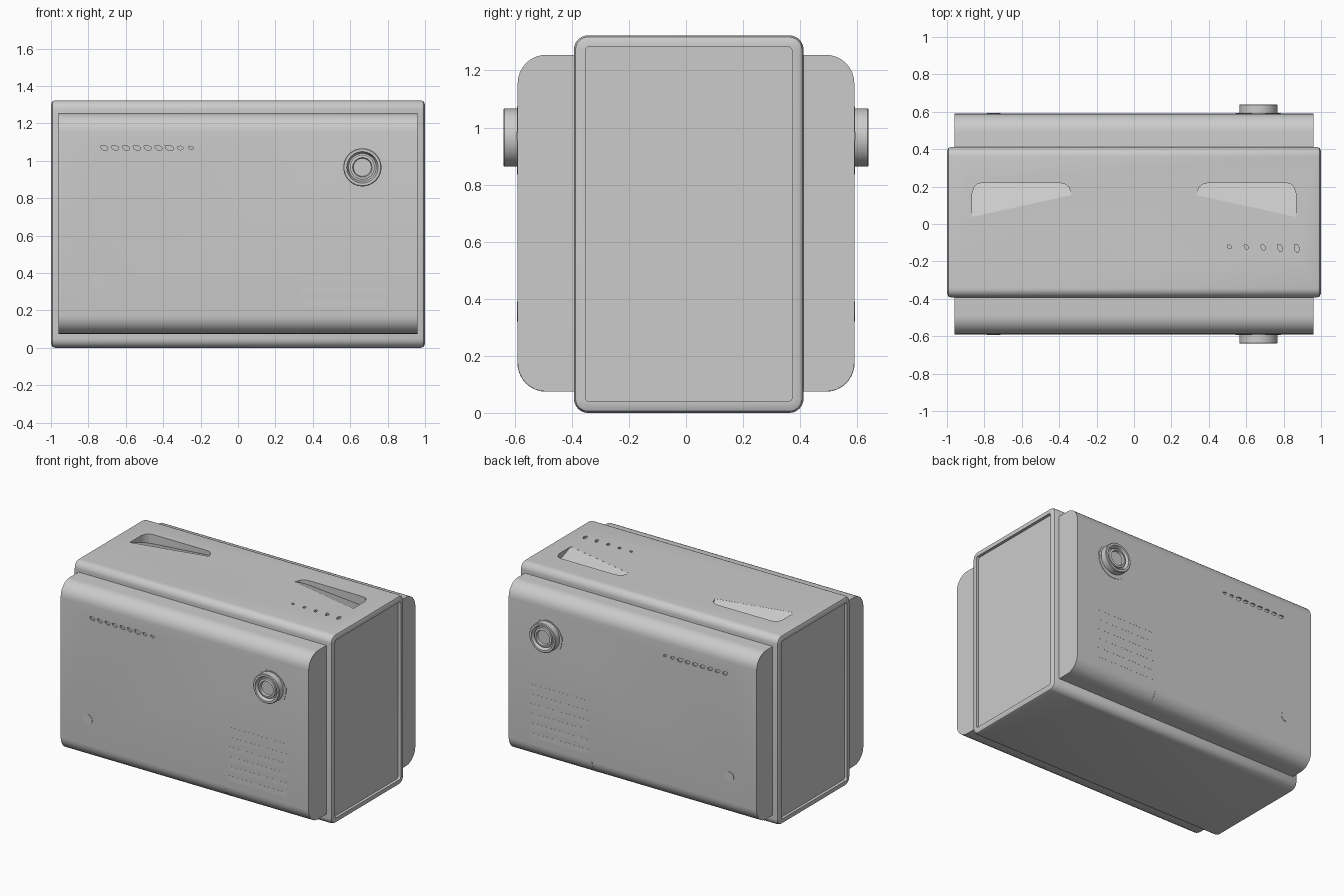
import bpy, bmesh
from math import pi, sin, cos, radians

if "Cube" in bpy.data.objects:
    bpy.data.objects.remove(bpy.data.objects["Cube"])


def finish(bm, name, smooth=True):
    bmesh.ops.recalc_face_normals(bm, faces=bm.faces)
    me = bpy.data.meshes.new(name)
    bm.to_mesh(me)
    bm.free()
    ob = bpy.data.objects.new(name, me)
    bpy.context.collection.objects.link(ob)
    if smooth:
        shade(ob)
    return ob


def shade(ob):
    bpy.ops.object.select_all(action='DESELECT')
    ob.select_set(True)
    bpy.context.view_layer.objects.active = ob
    bpy.ops.object.shade_smooth_by_angle(angle=radians(30))


def stack(bm, rings):
    # Skin a list of equal-length point rings and cap both ends
    vs = [[bm.verts.new(p) for p in r] for r in rings]
    n = len(vs[0])
    for a, b in zip(vs, vs[1:]):
        for i in range(n):
            j = (i + 1) % n
            bm.faces.new((a[i], a[j], b[j], b[i]))
    bm.faces.new(vs[0])
    bm.faces.new(vs[-1])


def rounded(y0, y1, z0, z1, r, seg=8):
    pts = []
    for k, (cy, cz) in enumerate(((y1 - r, z1 - r), (y0 + r, z1 - r),
                                  (y0 + r, z0 + r), (y1 - r, z0 + r))):
        for i in range(seg + 1):
            a = pi / 2 * (k + i / seg)
            pts.append((cy + r * cos(a), cz + r * sin(a)))
    return pts


def loft_x(name, box, r, sections):
    y0, y1, z0, z1 = box
    bm = bmesh.new()
    stack(bm, [[(x, y, z) for y, z in rounded(y0 + d, y1 - d, z0 + d, z1 - d, max(r - d, 0.015))]
               for x, d in sections])
    return finish(bm, name, False)


def carve(ob, bm):
    cutter = finish(bm, ob.name + "_cutter", False)
    cutter.hide_render = True
    m = ob.modifiers.new("carve", 'BOOLEAN')
    m.operation, m.object, m.solver = 'DIFFERENCE', cutter, 'EXACT'
    bpy.context.view_layer.objects.active = ob
    bpy.ops.object.modifier_apply(modifier=m.name)
    bpy.data.objects.remove(cutter)
    shade(ob)


def drop(cx, cy, w, h):
    # Small rounded mark with one pointed end
    return [(cx + w * a, cy + h * b) for a, b in
            ((-.5, .45), (.1, .5), (.5, .1), (.4, -.4), (0, -.5), (-.35, -.2))]


def lathe_y(name, cx, cz, profile, s, n=40):
    bm = bmesh.new()
    stack(bm, [[(cx + r * cos(2 * pi * i / n), s * y, cz + r * sin(2 * pi * i / n))
                for i in range(n)] for r, y in profile])
    return finish(bm, name)


def box(name, x0, x1, y0, y1, z0, z1):
    bm = bmesh.new()
    stack(bm, [[(x0, y, z0), (x1, y, z0), (x1, y, z1), (x0, y, z1)] for y in (y0, y1)])
    return finish(bm, name, False)


# Central shell with bevelled rims and recessed end panels
half = [(0.98, 0.04), (1.0, 0.035), (1.0, 0.022), (0.975, 0)]
half = [(0.98, 0.04), (1.0, 0.04), (1.0, 0.022), (0.993, 0.006), (0.978, 0)]
shell = loft_x("central_shell", (-0.393, 0.412, 0, 1.323), 0.05,
               [(-x, d) for x, d in half] + half[::-1])

# Wedge-shaped hand grips and indicator dimples in the top
TOP = 1.323
cut = bmesh.new()
grip = [(.865, .038), (.865, .165), (.855, .197), (.838, .214), (.81, .22),
        (.40, .22), (.37, .214), (.347, .195), (.333, .155)]
slope = (.155 - .038) / (.865 - .333)
for s in (-1, 1):
    floor = [(s * x, y, TOP - 0.0005 - 0.38 * max(0, y - .038 - slope * (.865 - x))) for x, y in grip]
    stack(cut, [floor, [(s * x, y, TOP + 0.05) for x, y in grip]])
for i in range(5):
    w, h = 0.022 + 0.001 * i, 0.02 + 0.006 * i
    pts = drop(0.51 + 0.09 * i, -0.122 - 0.002 * i, w, h)
    stack(cut, [[(x, y, z) for x, y in pts] for z in (TOP - 0.012, TOP + 0.02)])
carve(shell, cut)

# Wider rounded body forming the front and back covers
covers = loft_x("side_covers", (-0.59, 0.59, 0.075, 1.255), 0.1, [(-0.96, 0), (0.96, 0)])
cut = bmesh.new()
for s in (-1, 1):
    for i in range(9):
        k = (1, 1, 1, 1, 1, 1, 1.15, .8, .7)[i]
        pts = drop(-0.715 + 0.058 * i, 1.068, 0.04 * k, 0.025 * k)
        stack(cut, [[(x, s * y, z) for x, z in pts] for y in (0.58, 0.61)])
carve(covers, cut)

for s, side in ((-1, "front"), (1, "back")):
    # Stepped round dial with thin mounting collar and lugs
    lathe_y(side + "_dial", 0.665, 0.965,
            [(.102, .58), (.102, .636), (.098, .64), (.084, .64), (.074, .612), (.066, .612),
             (.066, .632), (.058, .635), (.052, .635), (.048, .62), (.001, .62)], s)
    lathe_y(side + "_dial_collar", 0.665, 0.955, [(.119, .58), (.119, .593), (.09, .593)], s)
    for d in (-1, 1):
        box(side + "_collar_lug", 0.665 + d * 0.10, 0.665 + d * 0.122,
            s * 0.58, s * 0.594, 0.955, 0.985)
    # Flush round button
    lathe_y(side + "_button", -0.75, 0.355, [(.035, .58), (.035, .593), (.001, .593)], s)
    # Barely raised vent slats
    for i in range(6):
        z = 0.22 + 0.068 * i
        box(side + "_vent_slat", 0.34, 0.79, s * 0.585, s * 0.5906, z, z + 0.034)
    # Short seam around the lower corner
    arc = [(s * (0.49 + 0.101 * cos(a)), 0.175 - 0.101 * sin(a))
           for a in [pi / 2 * i / 10 for i in range(11)]] + [(s * 0.49, 0.175)]
    bm = bmesh.new()
    stack(bm, [[(x, y, z) for y, z in arc] for x in (0.313, 0.317)])
    finish(bm, side + "_corner_seam", False)
